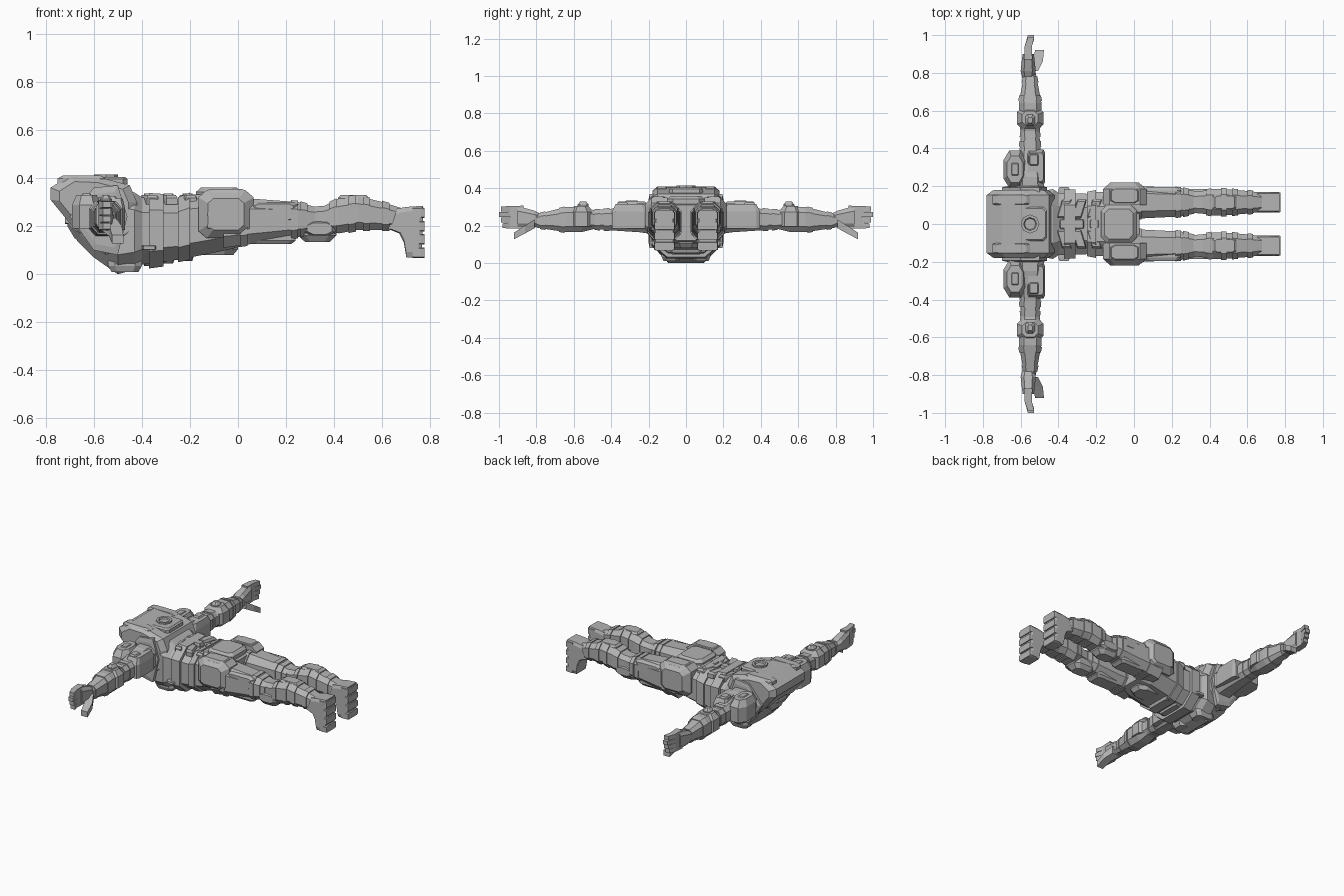
import bpy
import bmesh
import math
from mathutils import Vector

default_cube = bpy.data.objects.get("Cube")
if default_cube:
    bpy.data.objects.remove(default_cube, do_unlink=True)

armour_grey = bpy.data.materials.new("armour grey")
armour_grey.use_nodes = True
grey = (.45, .45, .45, 1)
armour_grey.diffuse_color = grey
armour_grey.node_tree.nodes["Principled BSDF"].inputs["Base Color"].default_value = grey


def skin(name, rings, mirrored=True):
    """Bridge a row of closed rings, cap both ends and mirror across the body."""
    bm = bmesh.new()
    loops = [[bm.verts.new(point) for point in ring] for ring in rings]
    for first, second in zip(loops, loops[1:]):
        for i in range(len(first)):
            bm.faces.new((first[i - 1], first[i], second[i], second[i - 1]))
    bm.faces.new(loops[0])
    bm.faces.new(loops[-1])
    bmesh.ops.recalc_face_normals(bm, faces=bm.faces)
    mesh = bpy.data.meshes.new(name)
    bm.to_mesh(mesh)
    bm.free()
    mesh.materials.append(armour_grey)
    part = bpy.data.objects.new(name, mesh)
    bpy.context.collection.objects.link(part)
    if mirrored:
        modifier = part.modifiers.new("other side", "MIRROR")
        modifier.use_axis = (False, True, False)
        modifier.use_mirror_merge = False


def octagon(corner):
    """Square from -1 to 1 with its corners cut off."""
    k = 1 - corner
    return [(-k, -1), (k, -1), (1, -k), (1, k), (k, 1), (-k, 1), (-1, k), (-1, -k)]


def loft(name, stations, axis="x", centre=0, mirrored=True, corner=.45):
    """Eight sided tube; station = position, half width, low z, high z."""
    rings = []
    for position, half, low, high in stations:
        ring = []
        for u, v in octagon(corner):
            side = centre + half * u
            height = (low + high) / 2 + v * (high - low) / 2
            ring.append((position, side, height) if axis == "x" else (side, position, height))
        rings.append(ring)
    skin(name, rings, mirrored)


def band(name, stations, start, width, grow, **options):
    """Raised strap that follows the section of a lofted part."""
    strap = []
    for position in (start, start + width):
        for a, b in zip(stations, stations[1:]):
            if a[0] <= position < b[0]:
                blend = (position - a[0]) / (b[0] - a[0])
                section = Vector(a).lerp(Vector(b), blend)
                strap.append(section + Vector((0, grow, -grow, grow)))
    loft(name, strap, **options)


def pad(name, centre, size, facing="z", way=1, corner=.2, slant=0, top=.8, mirrored=True):
    """Plate with cut corners whose outer edge steps in; slant skews it along x."""
    depth = "xyz".index(facing)
    across = [i for i in range(3) if i != depth]
    rings = []
    for level, scale in ((-1, 1), (.4, 1), (1, top)):
        ring = []
        for outline in octagon(corner):
            offset = Vector()
            offset[depth] = way * level * size[depth] / 2
            for i, value in zip(across, outline):
                offset[i] = value * scale * size[i] / 2
            offset.x += slant * offset.y
            ring.append(Vector(centre) + offset)
        rings.append(ring)
    skin(name, rings, mirrored)


def profile(name, outline, middle, half, mirrored=True):
    """Side outline in x and z, extruded in y with bevelled flanks."""
    points = [Vector((x, 0, z)) for x, z in outline]
    heart = sum(points, Vector()) / len(points)
    rings = []
    for level, scale in ((-1, .8), (-.85, 1), (.85, 1), (1, .8)):
        shift = Vector((0, middle + level * half, 0))
        rings.append([heart + (point - heart) * scale + shift for point in points])
    skin(name, rings, mirrored)


# Hunched back shell and collar around the helmet
profile("back_shell", [(-.78, .36), (-.7, .41), (-.58, .405), (-.45, .37), (-.42, .3),
                       (-.42, .15), (-.55, .08), (-.69, .2), (-.78, .31)], 0, .18, False)
profile("collar_cheek", [(-.7, .24), (-.6, .36), (-.5, .37), (-.46, .24), (-.5, .08),
                         (-.6, .1)], .16, .04)
loft("helmet", [(-.71, .05, .2, .28), (-.68, .08, .15, .3), (-.6, .09, .1, .3)], mirrored=False)
pad("visor", (-.68, 0, .23), (.08, .12, .05), "x", -1, mirrored=False)
pad("shell_ridge", (-.65, .13, .39), (.2, .06, .04))

# Hatch with a raised ring on the back
pad("back_hatch", (-.55, 0, .39), (.18, .18, .03), top=.9, mirrored=False)
ring_rows = []
for radius, height in ((.05, .4), (.05, .415), (.035, .415), (.03, .406)):
    ring_rows.append([(-.55 + radius * math.cos(math.tau * i / 8),
                       radius * math.sin(math.tau * i / 8), height) for i in range(8)])
skin("hatch_ring", ring_rows, False)

# Trunk from chest to pelvis, with armour bands
trunk = [(-.67, .07, .14, .3), (-.6, .12, .07, .33), (-.5, .17, 0, .36), (-.43, .185, .02, .34),
         (-.4, .165, .04, .32), (-.25, .16, .06, .31), (-.2, .17, .07, .33),
         (-.05, .17, .1, .34), (.03, .13, .12, .31)]
loft("trunk", trunk, mirrored=False)
for start, width, grow in ((-.37, .06, .02), (-.25, .05, .01)):
    band("trunk_band", trunk, start, width, grow, mirrored=False)
pad("seat_plate", (-.08, 0, .33), (.19, .2, .06), corner=.3, mirrored=False)
pad("groin_plate", (-.1, 0, .12), (.2, .14, .08), way=-1, corner=.5, mirrored=False)
pad("chest_plate", (-.47, .08, .05), (.14, .1, .08), way=-1, corner=.4)
for i in range(3):
    x = -.37 + i * .08
    pad("back_band", (x, .08, .31), (.05, .1, .04), corner=.1, slant=.3)
    pad("spine_block", (x, 0, .31), (.05, .05, .05), mirrored=False)
    pad("belly_band", (x, 0, .06 + i * .01), (.05, .18, .05), way=-1, mirrored=False)
pad("rib_vent", (-.37, .17, .11), (.06, .05, .02), "y")

# Hip pods with small vents
pad("hip_pod", (-.05, .16, .25), (.23, .12, .2), "y", corner=.3, top=.65)
pad("hip_shoulder", (-.05, .15, .33), (.17, .09, .05), corner=.3)
for z in (.2, .25):
    pad("hip_vent", (-.11, .2, z), (.04, .04, .02), "y")

# Legs
leg_side = .115
thigh = [(-.06, .09, .11, .32), (.05, .085, .125, .315), (.25, .075, .155, .3),
         (.32, .06, .18, .28)]
calf = [(.3, .055, .18, .28), (.36, .06, .185, .285), (.42, .07, .17, .315), (.5, .068, .185, .325),
        (.6, .06, .185, .3), (.68, .05, .19, .275)]
loft("thigh", thigh, centre=leg_side)
loft("calf", calf, centre=leg_side)
for body, starts in ((thigh, (.01, .22, .26)), (calf, (.38, .46, .52, .6))):
    for start in starts:
        band("leg_band", body, start, .03, .006, centre=leg_side)
pad("thigh_plate", (.15, .165, .26), (.2, .06, .08), "y")
pad("thigh_guard", (.14, leg_side, .15), (.2, .11, .05), way=-1)
pad("knee_pad", (.33, leg_side, .18), (.16, .11, .09), way=-1, corner=.4, top=.65)
pad("knee_disc", (.34, .16, .19), (.13, .05, .06), "y", corner=.5)
pad("calf_pack", (.48, leg_side, .31), (.13, .08, .04))

# Boots with toes pointing down and a ribbed sole
profile("boot", [(.62, .19), (.65, .27), (.7, .28), (.77, .285), (.765, .07), (.7, .07),
                 (.69, .13), (.67, .17)], leg_side, .055)
for i in range(4):
    pad("sole_tread", (.75, leg_side, .09 + i * .055), (.05, .11, .045), "x", top=.95)

# Arms held straight out
arm_line = -.55
upper_arm = [(.14, .08, .15, .32), (.25, .07, .165, .32), (.4, .055, .175, .29),
             (.53, .045, .185, .28)]
forearm = [(.48, .05, .185, .28), (.56, .06, .165, .3), (.64, .06, .165, .3), (.8, .03, .19, .26)]
for name, body in (("upper_arm", upper_arm), ("forearm", forearm)):
    loft(name, body, "y", arm_line)
for body, start in ((upper_arm, .41), (upper_arm, .46), (forearm, .65), (forearm, .75)):
    band("arm_cuff", body, start, .03, .005, axis="y", centre=arm_line)
pad("shoulder_pad", (-.63, .29, .26), (.12, .2, .14), corner=.5, top=.7)
pad("shoulder_badge", (-.63, .29, .325), (.04, .07, .02))
pad("arm_guard", (-.52, .3, .25), (.1, .19, .13))
pad("guard_panel", (-.53, .34, .31), (.05, .06, .03))
pad("elbow_guard", (-.55, .56, .25), (.14, .13, .11), corner=.5, top=.6)
pad("elbow_cap", (-.55, .55, .3), (.05, .06, .06), corner=.4, top=.5)

# Hands with four fingers and a thumb
loft("palm", [(.77, .03, .2, .26), (.81, .04, .19, .28), (.9, .03, .185, .305)], "y", -.56)


def digit(name, path, thickness):
    """Tapering finger along a bent path."""
    rings = []
    for i, point in enumerate(path):
        radius = thickness * (1 - i / 8)
        rings.append([Vector(point) + radius * Vector((u * 1.3, 0, v))
                      for u, v in ((-1, -1), (1, -1), (1, 1), (-1, 1))])
    skin(name, rings)


for i in range(4):
    z = .2 + i * .03
    digit("finger", [(-.56, .87, z), (-.56, .94, z), (-.545, 1 - abs(i - 2) / 99, z)], .017)
digit("thumb", [(-.54, .81, .21), (-.51, .86, .18), (-.5, .92, .145)], .024)
